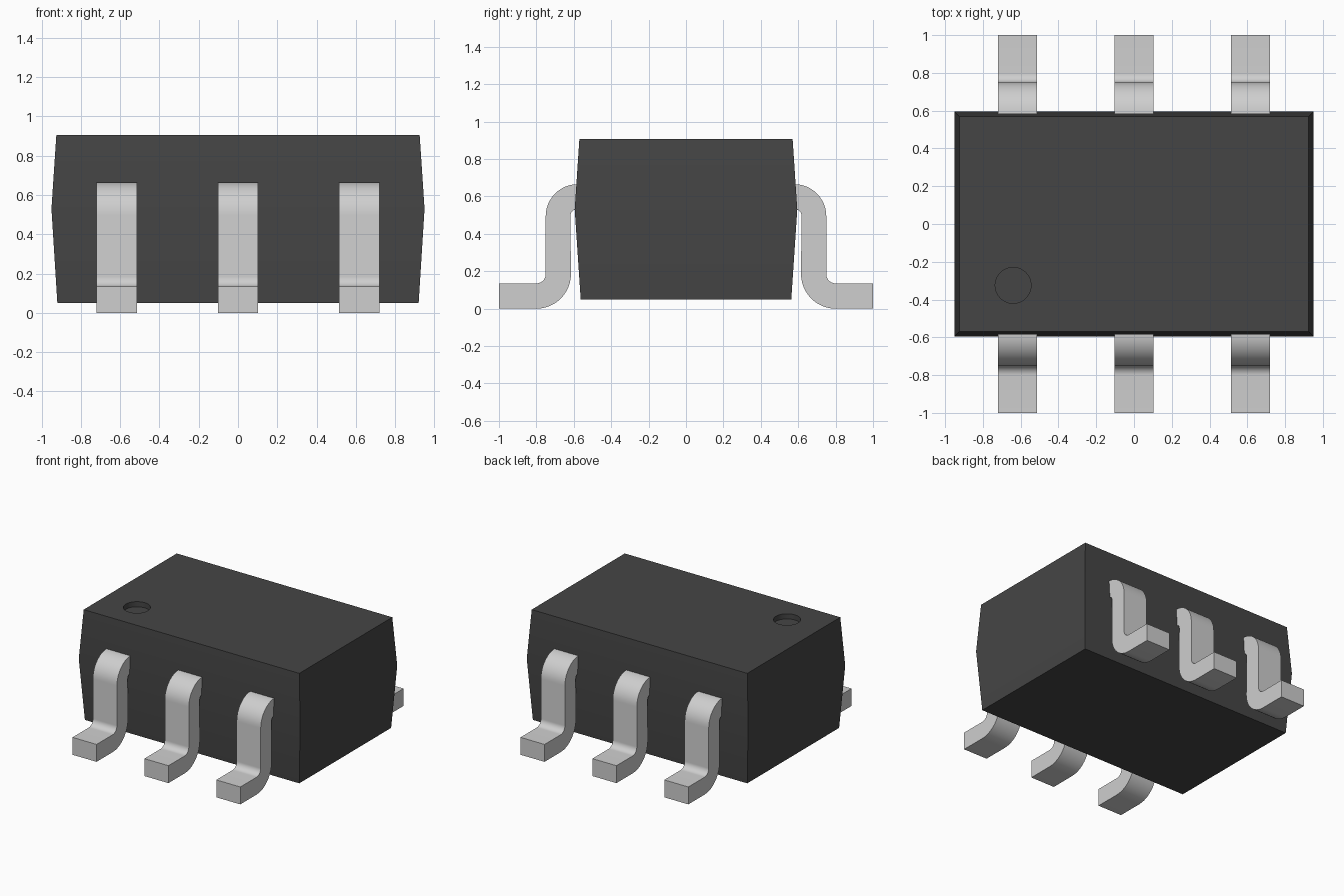
import bpy, bmesh, math

cube = bpy.data.objects.get("Cube")
if cube:
    bpy.data.objects.remove(cube, do_unlink=True)


def material(name, value):
    m = bpy.data.materials.new(name)
    m.use_nodes = True
    col = (value, value, value, 1)
    m.diffuse_color = col
    m.node_tree.nodes["Principled BSDF"].inputs["Base Color"].default_value = col
    return m


BLACK = material("black plastic", 0.06)
METAL = material("grey metal", 0.62)


def make_object(name, bm, mat):
    bmesh.ops.recalc_face_normals(bm, faces=bm.faces)
    me = bpy.data.meshes.new(name)
    bm.to_mesh(me)
    bm.free()
    me.materials.append(mat)
    ob = bpy.data.objects.new(name, me)
    bpy.context.collection.objects.link(ob)
    return ob


def select_only(ob):
    bpy.ops.object.select_all(action='DESELECT')
    ob.select_set(True)
    bpy.context.view_layer.objects.active = ob


def smooth(ob):
    select_only(ob)
    bpy.ops.object.shade_smooth_by_angle(angle=math.radians(30))


# Package body: stacked rectangles, widest at the parting line
bm = bmesh.new()
rings = []
for hx, hy, z in ((0.92, 0.563, 0.05), (0.95, 0.595, 0.53), (0.925, 0.57, 0.907)):
    rings.append([bm.verts.new((sx * hx, sy * hy, z))
                  for sx, sy in ((-1, -1), (1, -1), (1, 1), (-1, 1))])
for low, high in zip(rings, rings[1:]):
    for i in range(4):
        j = (i + 1) % 4
        bm.faces.new((low[i], low[j], high[j], high[i]))
bm.faces.new(rings[0])
bm.faces.new(rings[-1])
body = make_object("package_body", bm, BLACK)

# Round recess marking the first pin
bm = bmesh.new()
bmesh.ops.create_cone(bm, cap_ends=True, segments=48, radius1=0.095, radius2=0.095, depth=0.1)
bmesh.ops.translate(bm, verts=bm.verts, vec=(-0.64, -0.325, 0.917))
cutter = make_object("marker_cutter", bm, BLACK)
cutter.hide_render = True
cut = body.modifiers.new("marker_recess", 'BOOLEAN')
cut.operation = 'DIFFERENCE'
cut.solver = 'EXACT'
cut.object = cutter
select_only(body)
bpy.ops.object.modifier_apply(modifier=cut.name)
bpy.data.objects.remove(cutter, do_unlink=True)
smooth(body)


def arc(cy, cz, r, a0, a1, n=12):
    angles = [math.radians(a0 + (a1 - a0) * i / n) for i in range(n + 1)]
    return [(cy + r * math.cos(a), cz + r * math.sin(a)) for a in angles]


# Gull-wing lead side profile: outer line outwards, inner line back
UP, LOW = (0.58, 0.495), (0.80, 0.185)
PROFILE = ([(0.5, 0.665)] + arc(*UP, 0.17, 90, 0) + arc(*LOW, 0.05, 180, 270)
           + [(1.0, 0.135), (1.0, 0.0)] + arc(*LOW, 0.185, 270, 180)
           + arc(*UP, 0.038, 0, 90) + [(0.5, 0.533)])


def lead(name, x, side):
    bm = bmesh.new()
    half = 0.103
    face = bm.faces.new([bm.verts.new((x - half, side * y, z)) for y, z in PROFILE])
    ext = bmesh.ops.extrude_face_region(bm, geom=[face])["geom"]
    bmesh.ops.translate(bm, verts=[v for v in ext if isinstance(v, bmesh.types.BMVert)],
                        vec=(2 * half, 0, 0))
    smooth(make_object(name, bm, METAL))


# Three leads on each long side
for side, label in ((-1, "front"), (1, "back")):
    for x, place in ((-0.617, "right"), (0, "middle"), (0.617, "left")):
        lead(f"{label}_{place}_lead", x, side)
